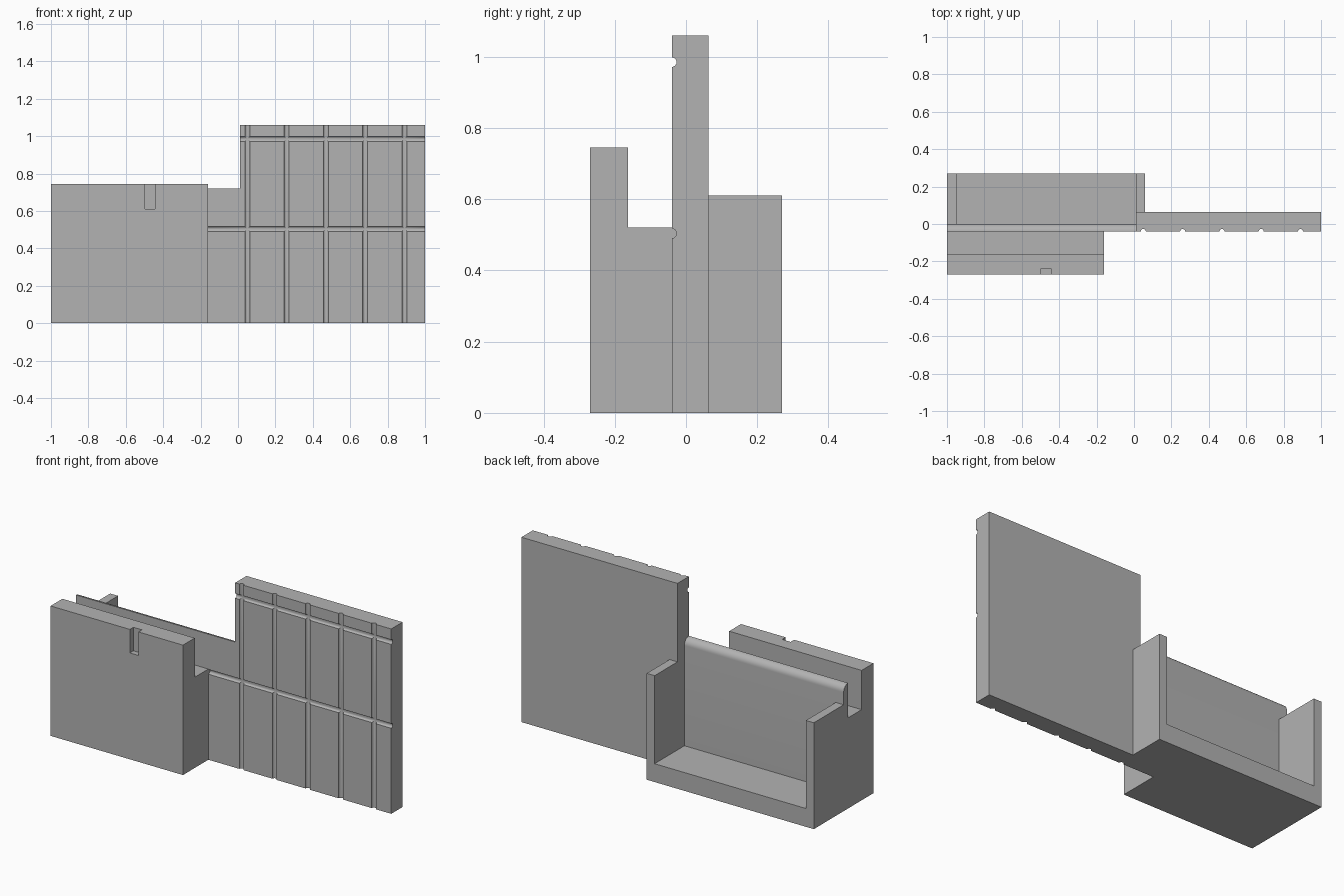
import bpy
import bmesh
import math
from mathutils import Vector

cube = bpy.data.objects.get("Cube")
if cube:
    bpy.data.objects.remove(cube, do_unlink=True)

grey = bpy.data.materials.new("plain grey")
grey.use_nodes = True
grey.diffuse_color = (0.45, 0.45, 0.45, 1)
grey.node_tree.nodes["Principled BSDF"].inputs["Base Color"].default_value = grey.diffuse_color


def prism(name, profile, axis, start, end):
    """Extrude a profile along an axis; its points list the other two axes in order."""
    bm = bmesh.new()
    verts = []
    for point in profile:
        co = list(point)
        co.insert(axis, start)
        verts.append(bm.verts.new(co))
    face = bm.faces.new(verts)
    moved = bmesh.ops.extrude_face_region(bm, geom=[face])["geom"]
    offset = Vector((0, 0, 0))
    offset[axis] = end - start
    bmesh.ops.translate(bm, vec=offset, verts=[g for g in moved if isinstance(g, bmesh.types.BMVert)])
    bmesh.ops.recalc_face_normals(bm, faces=bm.faces)
    mesh = bpy.data.meshes.new(name)
    bm.to_mesh(mesh)
    bm.free()
    mesh.materials.append(grey)
    obj = bpy.data.objects.new(name, mesh)
    bpy.context.collection.objects.link(obj)
    return obj


def box(name, x, y, z):
    return prism(name, [(x[0], z[0]), (x[1], z[0]), (x[1], z[1]), (x[0], z[1])], 1, *y)


def circle(a, b, radius, sides=16):
    return [(a + radius * math.cos(math.tau * i / sides),
             b + radius * math.sin(math.tau * i / sides)) for i in range(sides)]


def combine(target, tool, operation, keep=False):
    """Apply a boolean and merge the flat faces it leaves."""
    mod = target.modifiers.new("boolean", "BOOLEAN")
    mod.object, mod.operation, mod.solver = tool, operation, "EXACT"
    bpy.context.view_layer.objects.active = target
    bpy.ops.object.modifier_apply(modifier=mod.name)
    if not keep:
        bpy.data.objects.remove(tool, do_unlink=True)
    bm = bmesh.new()
    bm.from_mesh(target.data)
    bmesh.ops.dissolve_limit(bm, angle_limit=0.01, verts=bm.verts, edges=bm.edges)
    bm.to_mesh(target.data)
    bm.free()


FRONT, INNER, BACK = -0.04, 0.0, 0.27

# Tall panel, joined to the thin wall with a rounded rear top edge
panel = box("grooved_panel", (0.01, 1), (FRONT, 0.063), (0, 1.06))
arc = [math.pi / 2 * i / 8 for i in range(9)]
radius = INNER - FRONT
wall_profile = [(FRONT, 0), (INNER, 0)]
wall_profile += [(FRONT + radius * math.cos(a), 0.72 - radius + radius * math.sin(a)) for a in arc]

# Open tray behind the wall: floor and two side plates, fitted around the panel
tray = prism("rear_tray", [(-1, 0), (0.06, 0), (0.06, 0.61), (0.01, 0.61),
                           (0.01, 0.105), (-0.95, 0.105), (-0.95, 0.61), (-1, 0.61)],
             1, INNER, BACK)
combine(tray, panel, "DIFFERENCE", keep=True)
combine(panel, prism("thin_wall", wall_profile, 0, -1, 0.1), "UNION")

# Round grooves across the panel front
GROOVE = 0.0135
for i in range(5):
    groove = prism("groove_cutter", circle(0.05 + 0.21 * i, FRONT, GROOVE), 2, -0.1, 1.2)
    combine(panel, groove, "DIFFERENCE")
for height, start in ((0.504, -0.16), (0.985, -0.1)):
    groove = prism("groove_cutter", circle(FRONT, height, GROOVE), 0, start, 1.1)
    combine(panel, groove, "DIFFERENCE")

# Stepped front block with a small slot in its top edge
block = prism("front_block", [(-BACK, 0), (FRONT, 0), (FRONT, 0.52), (-0.163, 0.52),
                              (-0.163, 0.745), (-BACK, 0.745)], 0, -1, -0.16)
combine(block, box("slot_cutter", (-0.497, -0.443), (-0.3, -0.238), (0.61, 0.8)), "DIFFERENCE")

# Smooth the round edge and grooves, keeping corners crisp
for obj in (panel, tray, block):
    bpy.ops.object.select_all(action="DESELECT")
    obj.select_set(True)
    bpy.context.view_layer.objects.active = obj
    bpy.ops.object.shade_smooth_by_angle(angle=math.radians(30))
